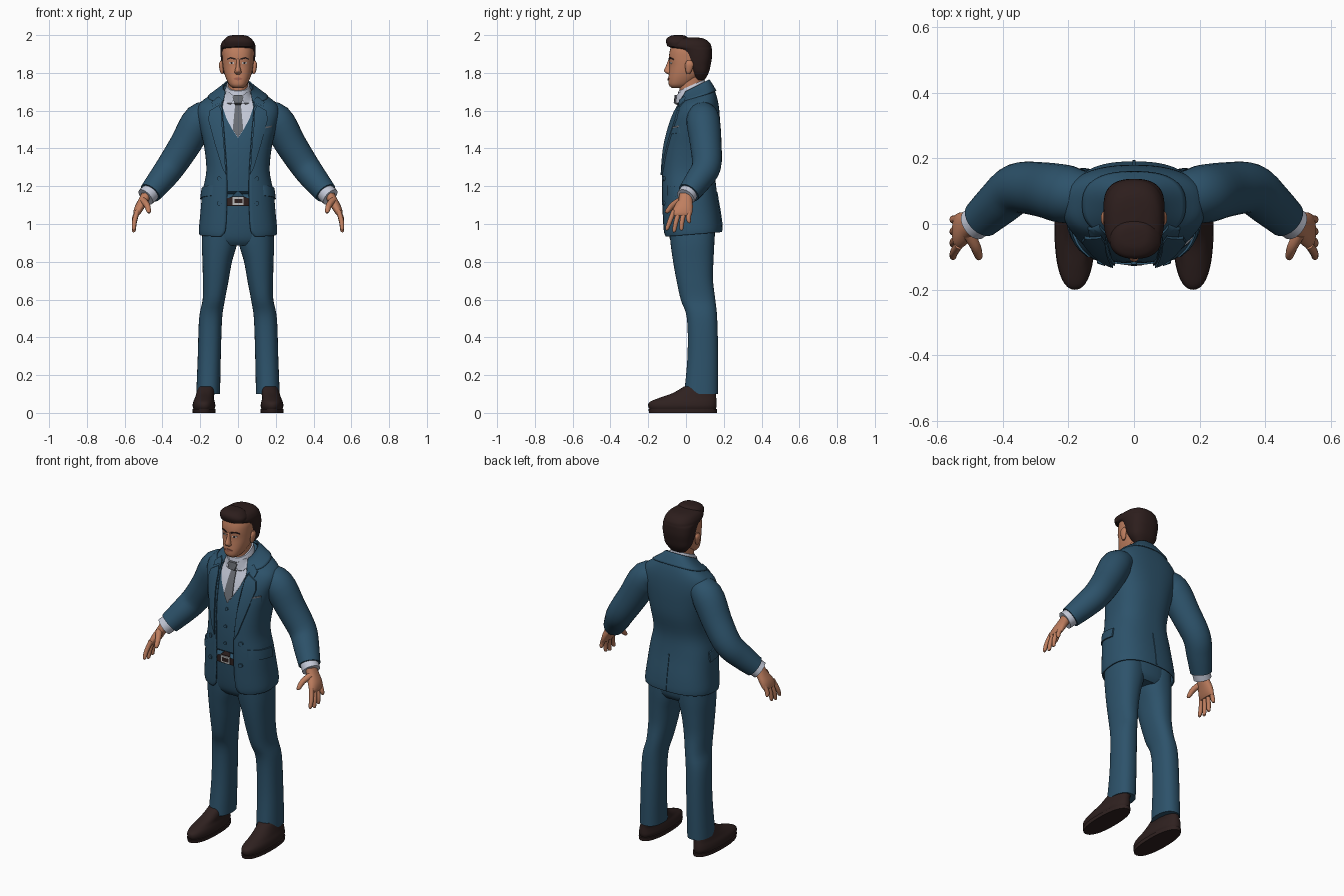
import bpy, bmesh, math
from mathutils import Vector
from mathutils.bvhtree import BVHTree

if "Cube" in bpy.data.objects:
    bpy.data.objects.remove(bpy.data.objects["Cube"])


def material(name, rgb, rough=0.7):
    m = bpy.data.materials.new(name)
    m.use_nodes = True
    m.diffuse_color = (*rgb, 1)
    bsdf = m.node_tree.nodes["Principled BSDF"]
    bsdf.inputs["Base Color"].default_value = (*rgb, 1)
    bsdf.inputs["Roughness"].default_value = rough
    return m


SUIT = material("suit blue", (.026, .085, .145))
SHIRT = material("shirt white", (.55, .58, .68))
TIE = material("tie grey", (.14, .15, .17))
SKIN = material("skin", (.52, .21, .115))
HAIR = material("hair brown", (.026, .013, .012))
LEATHER = material("shoe leather", (.028, .015, .014))
METAL = material("buckle metal", (.5, .5, .5))
EYE = material("eye white", (.7, .68, .66))
LIPS = material("lips", (.36, .12, .08))


def finish(name, bm, mat, mirror=False, angle=45):
    """Turn a bmesh into a shaded object, optionally mirrored across x."""
    me = bpy.data.meshes.new(name)
    bm.to_mesh(me)
    bm.free()
    me.materials.append(mat)
    me.polygons.foreach_set("use_smooth", [True] * len(me.polygons))
    me.set_sharp_from_angle(angle=math.radians(angle))
    ob = bpy.data.objects.new(name, me)
    bpy.context.collection.objects.link(ob)
    if mirror:
        ob.modifiers.new("Mirror", "MIRROR").use_mirror_merge = False
    return ob


def smooth(rows, k=4):
    """Catmull-Rom interpolation of parameter rows."""
    out = []
    for i in range(len(rows) - 1):
        quad = rows[max(i - 1, 0)], rows[i], rows[i + 1], rows[min(i + 2, len(rows) - 1)]
        for s in range(k):
            t = s / k
            out.append([b + t * (c - a) / 2 + t * t * (a - 2.5 * b + 2 * c - d / 2)
                        + t ** 3 * (1.5 * (b - c) + (d - a) / 2) for a, b, c, d in zip(*quad)])
    return out + [list(rows[-1])]


def bridge(rings, closed=True):
    bm = bmesh.new()
    vs = [[bm.verts.new(p) for p in r] for r in rings]
    n = len(vs[0])
    for a, b in zip(vs, vs[1:]):
        for j in range(n if closed else n - 1):
            k = (j + 1) % n
            bm.faces.new((a[j], a[k], b[k], b[j]))
    if closed:
        bm.faces.new(vs[0][::-1])
        bm.faces.new(vs[-1])
        bmesh.ops.recalc_face_normals(bm, faces=bm.faces)
    return bm


def loft(name, rows, mat, n=2.3, mirror=False, open_front=False, segs=40):
    """Stack rings of (z, centre x, front y, back y, half width, front gap, tilt)."""
    rings = []
    for z, cx, f, b, rx, g, tilt in smooth([tuple(r) + (0,) * (7 - len(r)) for r in rows]):
        cy, ry = (f + b) / 2, (b - f) / 2
        a0 = math.asin((max(g, 0) / rx) ** (n / 2)) if open_front else 0
        ring = []
        for j in range(segs + 1 if open_front else segs):
            a = a0 + (2 * math.pi - 2 * a0) * j / segs
            s, c = math.sin(a), math.cos(a)
            x = cx + rx * math.copysign(abs(s) ** (2 / n), s)
            y = cy - ry * math.copysign(abs(c) ** (2 / n), c)
            ring.append((x, y, z + tilt * (y - cy)))
        rings.append(ring)
    ob = finish(name, bridge(rings, not open_front), mat, mirror)
    if open_front:
        ob.modifiers.new("Cloth", "SOLIDIFY").thickness = .008
    return ob


def tube(name, pts, mat, segs=20):
    """Round limb through (x, y, z, radius) points, mirrored."""
    rows = smooth(pts)
    rings = []
    for i, (x, y, z, r) in enumerate(rows):
        t = Vector(rows[min(i + 1, len(rows) - 1)][:3]) - Vector(rows[max(i - 1, 0)][:3])
        u = t.cross(Vector((0, 1, 0))).normalized()
        v = t.cross(u).normalized()
        rings.append([Vector((x, y, z)) + r * (u * math.cos(a) + v * math.sin(a))
                      for a in (2 * math.pi * j / segs for j in range(segs))])
    return finish(name, bridge(rings), mat, True)


def patch(name, outline, mat, targets, t=.005, mirror=False, look=(0, 1, 0), step=.02):
    """Thin plate: a flat outline draped along a direction onto target parts."""
    d, up = Vector(look), Vector((0, 0, 1))
    across = Vector((1, 0, 0)) if d.y else Vector((0, 1, 0))
    bm = bmesh.new()
    bm.faces.new([bm.verts.new(across * u + up * v) for u, v in outline])
    for axis, vals in ((across, [p[0] for p in outline]), (up, [p[1] for p in outline])):
        for k in range(math.ceil(min(vals) / step), math.ceil(max(vals) / step)):
            bmesh.ops.bisect_plane(bm, geom=bm.verts[:] + bm.edges[:] + bm.faces[:], dist=1e-5,
                                   plane_co=axis * (k * step), plane_no=axis)
    bmesh.ops.triangulate(bm, faces=bm.faces)
    src = bmesh.new()
    for ob in targets:
        src.from_mesh(ob.data)
    tree = BVHTree.FromBMesh(src)
    src.free()
    for v in bm.verts:
        hit = tree.ray_cast(v.co - d, d)[0] or tree.find_nearest(v.co - d * .1)[0]
        v.co += d * (hit - v.co).dot(d)
    new = bmesh.ops.extrude_face_region(bm, geom=bm.faces[:])["geom"]
    for v in new:
        if isinstance(v, bmesh.types.BMVert):
            v.co -= d * t
    bmesh.ops.recalc_face_normals(bm, faces=bm.faces)
    return finish(name, bm, mat, mirror)


def oval(x, z, rx, rz, n=14):
    return [(x + rx * math.cos(2 * math.pi * i / n), z + rz * math.sin(2 * math.pi * i / n)) for i in range(n)]


# Shoes and trousers
loft("shoe", [(.015, .18, -.19, .155, .053), (.035, .18, -.2, .162, .06), (.058, .18, -.192, .162, .057),
              (.08, .178, -.14, .16, .05), (.105, .172, -.07, .158, .048), (.14, .165, -.01, .15, .045)], LEATHER, mirror=True)
loft("shoe_sole", [(0, .18, -.195, .163, .06), (.02, .18, -.2, .165, .062)], LEATHER, mirror=True)
loft("trouser_leg", [(.1, .158, -.01, .17, .063), (.3, .152, .008, .17, .061), (.5, .145, .005, .165, .061),
                     (.6, .128, -.028, .155, .059), (.7, .118, -.05, .143, .068), (.8, .11, -.068, .145, .078),
                     (.9, .098, -.082, .15, .093), (1, .095, -.09, .15, .09)], SUIT, mirror=True)
loft("trouser_hips", [(.885, 0, -.06, .13, .17), (.92, 0, -.085, .15, .185), (1, 0, -.1, .155, .185),
                      (1.13, 0, -.113, .15, .172)], SUIT)
belt = loft("belt", [(1.095, 0, -.118, .15, .178), (1.145, 0, -.12, .148, .175)], LEATHER)
patch("belt_buckle", [(-.03, 1.1), (.03, 1.1), (.03, 1.142), (-.03, 1.142)], METAL, [belt], .006)
patch("buckle_centre", [(-.018, 1.11), (.024, 1.11), (.024, 1.132), (-.018, 1.132)], LEATHER, [belt], .008)

# Jacket shell and waistcoat body
body = [(.945, 0, -.115, .19, .205, .088, .08), (.975, 0, -.121, .19, .207, .068, .08),
        (1.05, 0, -.126, .182, .2, .061, .04), (1.17, 0, -.13, .163, .188, .058, 0),
        (1.28, 0, -.13, .155, .168, .06, 0), (1.4, 0, -.12, .175, .178, .068, 0),
        (1.5, 0, -.097, .18, .2, .075, 0), (1.58, 0, -.068, .178, .218, .082, 0),
        (1.635, 0, -.045, .17, .205, .082, .1), (1.675, 0, -.035, .153, .15, .078, .3),
        (1.71, 0, -.03, .125, .09, .07, .5)]
jacket = loft("jacket", body, SUIT, 2.5, open_front=True, segs=64)
vest = loft("waistcoat", [(max(z, 1.145), 0, f + .011, b - .011, rx - .011, 0, s)
                          for z, _, f, b, rx, _, s in body[3:]], SUIT, 2.5, segs=64)
collar = loft("jacket_collar", [(z, 0, f - .008, b + .008, rx + .008, g + .004, s) for z, _, f, b, rx, g, s in body[-2:]]
              + [(1.727, 0, -.03, .122, .08, .068, .5)], SUIT, 2.5, open_front=True, segs=64)
patch("lapel", [(.064, 1.26), (.074, 1.42), (.084, 1.52), (.088, 1.6), (.1, 1.63), (.15, 1.6), (.158, 1.555),
                (.122, 1.42), (.085, 1.3)], SUIT, [jacket, vest], .009, True)
patch("collar_tab", [(.088, 1.615), (.084, 1.66), (.105, 1.675), (.14, 1.645), (.135, 1.62), (.1, 1.64)],
      SUIT, [jacket, collar, vest], .009, True)
patch("waistcoat_point", [(.004, 1.172), (.064, 1.172), (.06, 1.135), (.035, 1.142)], SUIT, [vest, belt], .005, True)
patch("hip_pocket_flap", [(-.1, 1.15), (.05, 1.13), (.05, 1.185), (-.1, 1.205)], SUIT, [jacket], .008, True, (-1, 0, 0))
patch("breast_pocket", [(.135, 1.475), (.182, 1.483), (.182, 1.515), (.135, 1.507)], SUIT, [jacket], .006)
patch("pocket_square", [(.138, 1.505), (.18, 1.513), (.18, 1.521), (.138, 1.513)], TIE, [jacket], .007)
patch("back_vent", [(-.004, .965), (.004, .965), (.004, 1.17), (-.004, 1.17)], SUIT, [jacket], .004, look=(0, -1, 0))
for z in (1.24, 1.11):
    patch("jacket_button", oval(.1, z, .012, .012), SUIT, [jacket], .008, True)
for z in (1.42, 1.32, 1.22):
    patch("waistcoat_button", oval(0, z, .009, .009), SUIT, [vest], .007)

# Shirt front, shirt collar and tie
band = loft("shirt_collar", [(1.665, 0, -.05, .108, .075, 0, .4), (1.7, 0, -.046, .104, .07, 0, .45),
                             (1.735, 0, -.04, .098, .06, 0, .45)], SHIRT)
half = [(.03, 1.5), (.062, 1.56), (.082, 1.62), (.08, 1.66), (.055, 1.68)]
patch("shirt_front", [(0, 1.455)] + half + [(-x, z) for x, z in half[::-1]], SHIRT, [vest], .004)
patch("shirt_collar_wing", [(.014, 1.672), (.046, 1.622), (.076, 1.66), (.07, 1.705), (.05, 1.7)], SHIRT,
      [vest, band], .009, True)
patch("tie", [(0, 1.458), (.028, 1.5), (.014, 1.645), (-.014, 1.645), (-.028, 1.5)], TIE, [vest], .009)
patch("tie_knot", [(-.015, 1.63), (.015, 1.63), (.03, 1.672), (.02, 1.682), (-.02, 1.682), (-.03, 1.672)],
      TIE, [vest, band], .016)

# Sleeves, cuffs and hands
tube("sleeve", [(.12, .09, 1.585, .06), (.2, .09, 1.553, .088), (.28, .105, 1.42, .083), (.355, .108, 1.305, .077),
                (.41, .065, 1.232, .07), (.465, .015, 1.165, .06)], SUIT, 28)
tube("shirt_cuff", [(.45, .025, 1.18, .05), (.489, -.002, 1.143, .05)], SHIRT, 24)
loft("palm", [(1.165, .483, -.032, .032, .026), (1.13, .498, -.042, .034, .029), (1.09, .52, -.064, .036, .027),
              (1.06, .533, -.076, .033, .021), (1.045, .538, -.074, .028, .014)], SKIN, mirror=True)
for base, tip, z in ((-.064, -.1, .968), (-.037, -.062, .958), (-.01, -.024, .967), (.018, .016, 1.005)):
    mid = (base + tip) / 2 - .004
    tube("finger", [(.533, base, 1.07, .013), (.548, mid, (1.06 + z) / 2, .0125), (.551, tip, z + .008, .01),
                    (.55, tip, z, .005)], SKIN, 12)
tube("thumb", [(.503, -.03, 1.125, .018), (.482, -.07, 1.1, .016), (.473, -.098, 1.068, .012),
               (.473, -.104, 1.058, .006)], SKIN, 12)

# Neck, head and hair
loft("neck", [(1.65, 0, -.03, .085, .055), (1.72, 0, -.034, .086, .052), (1.8, 0, -.04, .09, .056)], SKIN)
head = loft("head", [(1.72, 0, -.075, -.015, .025), (1.735, 0, -.09, .02, .045), (1.765, 0, -.093, .06, .061),
                     (1.8, 0, -.09, .09, .073), (1.84, 0, -.087, .105, .08), (1.88, 0, -.09, .115, .083),
                     (1.92, 0, -.085, .115, .083), (1.96, 0, -.07, .1, .07), (1.985, 0, -.04, .07, .04)], SKIN)
loft("nose", [(1.792, 0, -.095, -.07, .012), (1.802, 0, -.11, -.07, .018), (1.814, 0, -.116, -.07, .016),
              (1.84, 0, -.105, -.07, .01), (1.875, 0, -.091, -.07, .009)], SKIN, 2, segs=16)
loft("ear", [(1.795, .083, .004, .02, .005), (1.81, .086, -.002, .03, .01), (1.845, .09, -.005, .04, .011),
             (1.865, .088, .005, .03, .005)], SKIN, 2, True, segs=16)
loft("hair", [(1.762, 0, .045, .098, .045), (1.8, 0, .025, .12, .076), (1.84, 0, 0, .13, .086),
              (1.88, 0, -.012, .137, .091), (1.92, 0, -.04, .137, .093), (1.935, 0, -.084, .135, .093),
              (1.952, 0, -.096, .13, .09), (1.972, 0, -.09, .112, .078), (1.984, 0, -.06, .085, .055),
              (1.988, 0, -.02, .05, .025)], HAIR, 2.5)
loft("hair_quiff", [(1.94, .005, -.098, 0, .075), (1.965, .004, -.106, .01, .078), (1.985, 0, -.1, .01, .066),
                    (1.997, 0, -.078, -.005, .045), (2, 0, -.06, -.025, .02)], HAIR)

# Facial features
patch("eye", oval(.034, 1.853, .014, .006), EYE, [head], .002, True)
patch("iris", oval(.034, 1.853, .006, .006), HAIR, [head], .003, True)
patch("eyebrow", [(.014, 1.869), (.04, 1.876), (.06, 1.868), (.058, 1.875), (.04, 1.884), (.014, 1.878)],
      HAIR, [head], .004, True)
patch("mouth", [(-.027, 1.768), (0, 1.759), (.027, 1.768), (.008, 1.776), (-.008, 1.776)], LIPS, [head], .004)
